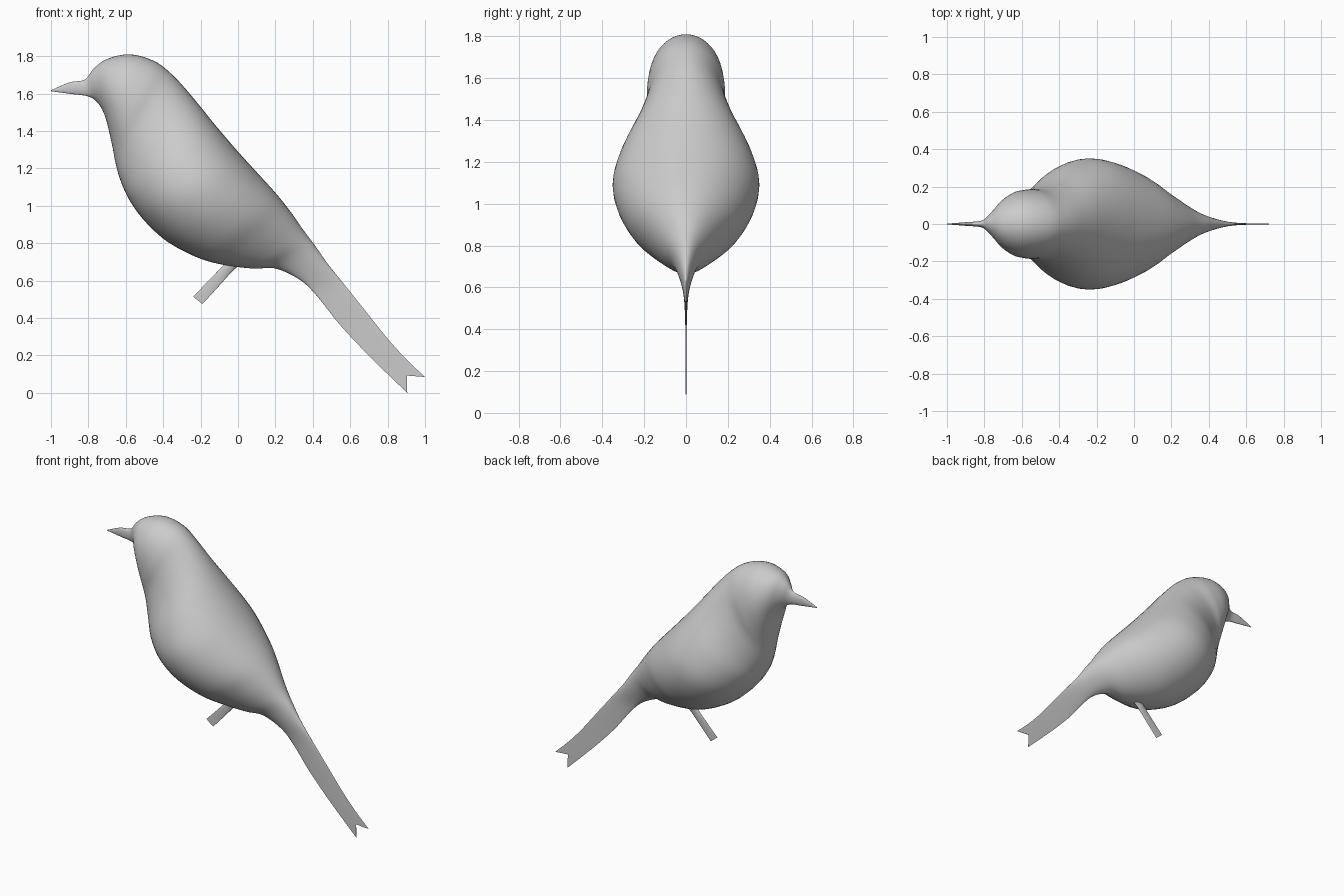
import bpy, bmesh, math
from mathutils import Vector

if "Cube" in bpy.data.objects:
    bpy.data.objects.remove(bpy.data.objects["Cube"])

SEG = 48


def spline(a, b, c, d, t):
    """Catmull-Rom value between b and c."""
    return 0.5 * (2 * b + (c - a) * t + (2 * a - 5 * b + 4 * c - d) * t * t
                  + (3 * b - a - 3 * c + d) * t ** 3)


def loft(name, sections, steps, fork=0.0):
    """Elliptical rings; section = top x, top z, bottom x, bottom z, half width."""
    pts = [sections[0]] + sections + [sections[-1]]
    rows = []
    for i in range(1, len(pts) - 2):
        for s in range(steps):
            rows.append([spline(*v, s / steps) for v in zip(*pts[i - 1:i + 3])])
    rows.append(list(sections[-1]))
    bm = bmesh.new()
    rings = []
    for r, (tx, tz, bx, bz, w) in enumerate(rows):
        # the notch grows only over the last span
        notch = fork * max(0, 1 - (len(rows) - 1 - r) / steps)
        ring = []
        for k in range(SEG):
            a = 2 * math.pi * k / SEG
            t = (1 - math.cos(a)) / 2
            pull = notch * (1 - abs(2 * t - 1))
            ring.append(bm.verts.new((tx + (bx - tx) * t - pull,
                                      max(w, 0.0012) * math.sin(a),
                                      tz + (bz - tz) * t + pull)))
        rings.append(ring)
    for p, q in zip(rings, rings[1:]):
        for k in range(SEG):
            j = (k + 1) % SEG
            bm.faces.new((p[k], p[j], q[j], q[k]))
    # close the ends with strips across the width
    for ring in (rings[0], rings[-1]):
        for k in range(SEG // 2):
            quad = [ring[k], ring[k + 1], ring[-k - 1], ring[-k % SEG]]
            bm.faces.new(list(dict.fromkeys(quad)))
    bmesh.ops.remove_doubles(bm, verts=bm.verts, dist=0.0001)
    bmesh.ops.recalc_face_normals(bm, faces=bm.faces)
    mesh = bpy.data.meshes.new(name)
    bm.to_mesh(mesh)
    bm.free()
    obj = bpy.data.objects.new(name, mesh)
    bpy.context.collection.objects.link(obj)
    bpy.context.view_layer.objects.active = obj
    obj.select_set(True)
    bpy.ops.object.shade_smooth_by_angle(angle=math.radians(50))
    obj.select_set(False)
    return obj


# beak, head, body and forked tail in one skin
loft("bird_body", [
    (-1.00, 1.618, -1.00, 1.613, 0.002),
    (-0.90, 1.660, -0.89, 1.598, 0.010),
    (-0.82, 1.675, -0.80, 1.585, 0.020),
    (-0.77, 1.735, -0.75, 1.550, 0.065),
    (-0.70, 1.785, -0.715, 1.49, 0.125),
    (-0.58, 1.810, -0.69, 1.40, 0.170),
    (-0.45, 1.775, -0.67, 1.31, 0.186),
    (-0.35, 1.700, -0.655, 1.23, 0.190),
    (-0.25, 1.590, -0.63, 1.14, 0.230),
    (-0.12, 1.430, -0.58, 1.03, 0.310),
    (0.00, 1.290, -0.50, 0.92, 0.350),
    (0.10, 1.180, -0.38, 0.81, 0.330),
    (0.20, 1.070, -0.22, 0.725, 0.270),
    (0.28, 0.970, -0.08, 0.685, 0.190),
    (0.35, 0.870, 0.08, 0.665, 0.115),
    (0.41, 0.790, 0.20, 0.665, 0.065),
    (0.48, 0.690, 0.33, 0.605, 0.030),
    (0.56, 0.590, 0.42, 0.520, 0.010),
    (0.68, 0.440, 0.54, 0.370, 0.003),
    (0.80, 0.290, 0.66, 0.240, 0.0012),
    (0.90, 0.180, 0.78, 0.120, 0.0012),
    (1.00, 0.085, 0.905, 0.00, 0.0012),
], 6, fork=0.05)

# single flat leg under the belly
loft("leg", [
    (-0.03, 0.730, 0.02, 0.690, 0.030),
    (-0.08, 0.680, -0.03, 0.650, 0.012),
    (-0.16, 0.597, -0.11, 0.562, 0.004),
    (-0.24, 0.515, -0.19, 0.475, 0.0012),
], 4)
